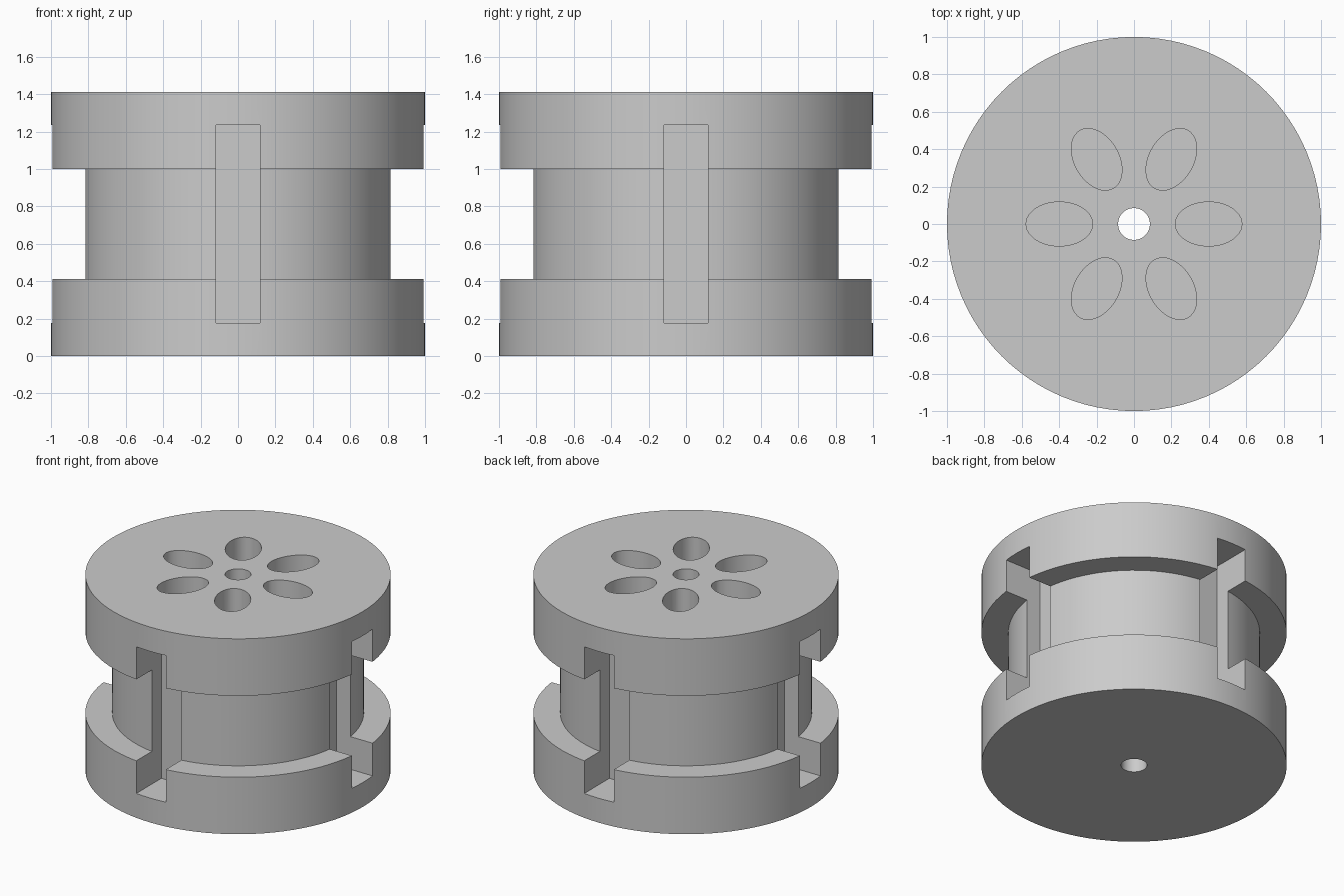
import bpy, bmesh, math
from mathutils import Matrix

if "Cube" in bpy.data.objects:
    bpy.data.objects.remove(bpy.data.objects["Cube"])

SEG = 96
H = 1.412                    # total height
FLANGE_R, NECK_R, BORE_R = 1.0, 0.824, 0.085
GROOVE_Z0, GROOVE_Z1 = 0.412, 1.0


def make_object(name, bm):
    bmesh.ops.recalc_face_normals(bm, faces=bm.faces)
    mesh = bpy.data.meshes.new(name)
    bm.to_mesh(mesh)
    bm.free()
    obj = bpy.data.objects.new(name, mesh)
    bpy.context.collection.objects.link(obj)
    return obj


def lathe(name, profile):
    """Revolve a closed (radius, height) profile around z."""
    bm = bmesh.new()
    rings = [[bm.verts.new((r * math.cos(a), r * math.sin(a), z)) for r, z in profile]
             for a in (2 * math.pi * i / SEG for i in range(SEG))]
    n = len(profile)
    for i in range(SEG):
        a, b = rings[i], rings[(i + 1) % SEG]
        for j in range(n):
            k = (j + 1) % n
            bm.faces.new((a[j], b[j], b[k], a[k]))
    return make_object(name, bm)


def cut(target, cutter):
    bpy.context.view_layer.objects.active = target
    mod = target.modifiers.new("cut", 'BOOLEAN')
    mod.operation, mod.solver, mod.object = 'DIFFERENCE', 'EXACT', cutter
    bpy.ops.object.modifier_apply(modifier=mod.name)
    bpy.data.objects.remove(cutter, do_unlink=True)


# Spool body: two flanges, a recessed neck and a through bore
spool = lathe("spool_body", [
    (BORE_R, 0), (FLANGE_R, 0), (FLANGE_R, GROOVE_Z0), (NECK_R, GROOVE_Z0),
    (NECK_R, GROOVE_Z1), (FLANGE_R, GROOVE_Z1), (FLANGE_R, H), (BORE_R, H)])

# Four upright keyway slots around the rim
bm = bmesh.new()
z0, z1, floor_r, outer_r, width = 0.176, 1.236, 0.706, 1.2, 0.236
for i in range(4):
    m = (Matrix.Rotation(i * math.pi / 2, 4, 'Z')
         @ Matrix.Translation(((floor_r + outer_r) / 2, 0, (z0 + z1) / 2))
         @ Matrix.Diagonal((outer_r - floor_r, width, z1 - z0, 1)))
    bmesh.ops.create_cube(bm, size=1, matrix=m)
cut(spool, make_object("slot_cutter", bm))

# Six oval pockets sunk in the top, laid out like petals
bm = bmesh.new()
pocket_floor, pocket_top = 0.412, H + 0.2
for i in range(6):
    m = (Matrix.Rotation(i * math.pi / 3, 4, 'Z')
         @ Matrix.Translation((0.399, 0, (pocket_floor + pocket_top) / 2))
         @ Matrix.Diagonal((0.178, 0.118, 1, 1)))
    bmesh.ops.create_cone(bm, cap_ends=True, segments=48, radius1=1, radius2=1,
                          depth=pocket_top - pocket_floor, matrix=m)
cut(spool, make_object("pocket_cutter", bm))

# Single grey finish
grey = bpy.data.materials.new("plain_grey")
grey.diffuse_color = (0.6, 0.6, 0.6, 1)
grey.use_nodes = True
grey.node_tree.nodes["Principled BSDF"].inputs["Base Color"].default_value = grey.diffuse_color
spool.data.materials.clear()
spool.data.materials.append(grey)

bpy.ops.object.select_all(action='DESELECT')
spool.select_set(True)
bpy.context.view_layer.objects.active = spool
bpy.ops.object.shade_smooth_by_angle(angle=math.radians(30))
